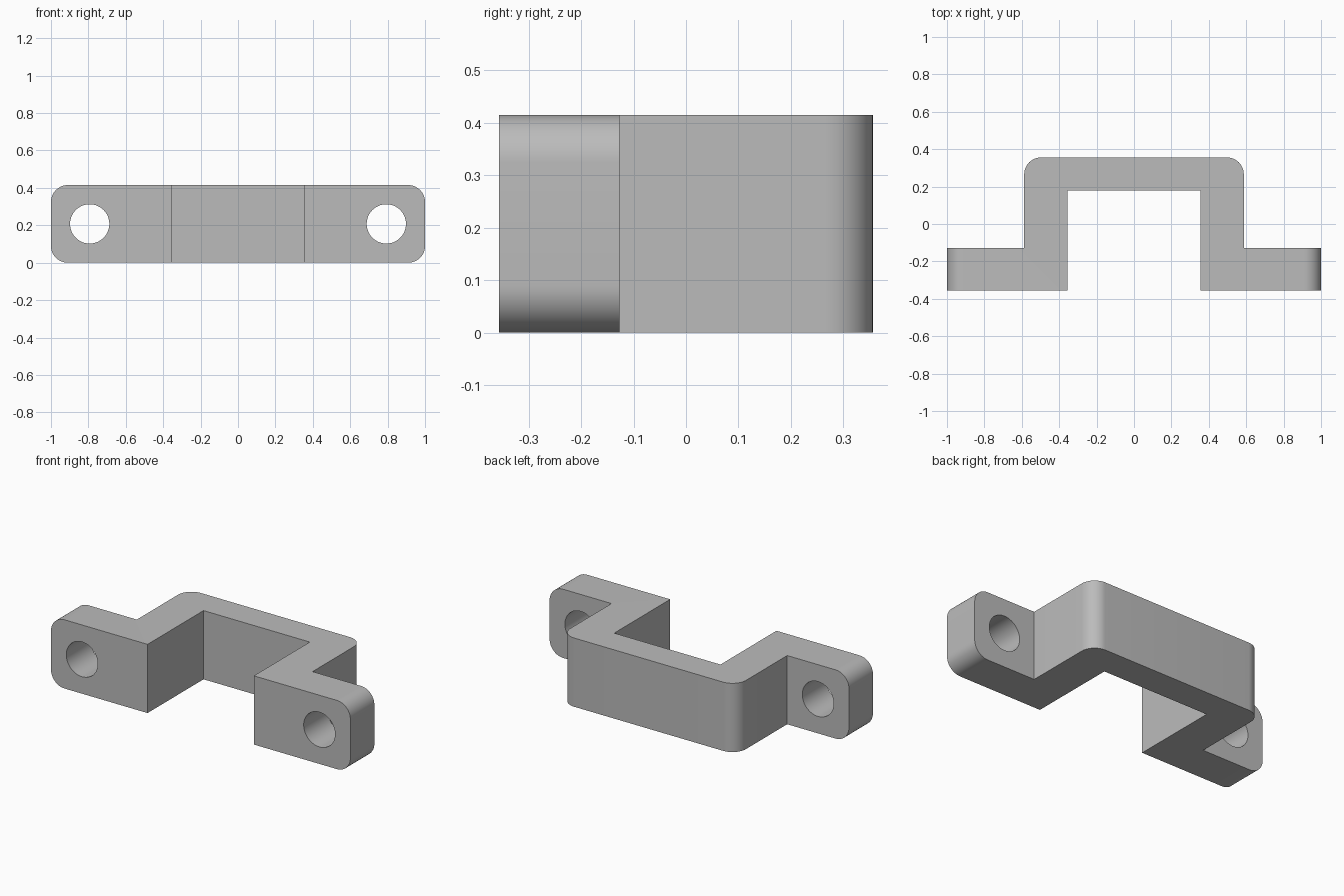
import bpy, bmesh, math

cube = bpy.data.objects.get("Cube")
if cube:
    bpy.data.objects.remove(cube, do_unlink=True)

HEIGHT, FRONT, BACK = 0.415, -0.356, 0.356
INNER_X, OUTER_X, END_X = 0.355, 0.587, 1.0
INNER_Y, FLANGE_Y = 0.178, -0.127
RADIUS = 0.09
HOLE_X, HOLE_R = 0.793, 0.105

grey = bpy.data.materials.new("plain grey")
grey.use_nodes = True
colour = (0.5, 0.5, 0.5, 1)
grey.diffuse_color = colour
grey.node_tree.nodes["Principled BSDF"].inputs["Base Color"].default_value = colour

# Bracket body: half of the hat-shaped outline, mirrored and extruded upward
half = [(INNER_X, INNER_Y), (INNER_X, FRONT), (END_X, FRONT),
        (END_X, FLANGE_Y), (OUTER_X, FLANGE_Y), (OUTER_X, BACK)]
outline = half + [(-x, y) for x, y in reversed(half)]
bm = bmesh.new()
base = bm.faces.new([bm.verts.new((x, y, 0)) for x, y in outline])
top = bmesh.ops.extrude_face_region(bm, geom=[base])["geom"]
bmesh.ops.translate(bm, vec=(0, 0, HEIGHT),
                    verts=[v for v in top if isinstance(v, bmesh.types.BMVert)])
bmesh.ops.recalc_face_normals(bm, faces=bm.faces)


def is_rounded(edge):
    a, b = (v.co for v in edge.verts)
    flange_end = abs(a.x) > 0.99 and abs(b.x) > 0.99 and abs(a.z - b.z) < 0.01
    back_corner = a.y > 0.35 and b.y > 0.35 and abs(a.z - b.z) > 0.1
    return flange_end or back_corner


# Rounded flange ends and back corners
bmesh.ops.bevel(bm, geom=[e for e in bm.edges if is_rounded(e)], offset=RADIUS,
                segments=12, profile=0.5, affect='EDGES')
mesh = bpy.data.meshes.new("bracket")
bm.to_mesh(mesh)
bm.free()
mesh.materials.append(grey)
bracket = bpy.data.objects.new("bracket", mesh)
bpy.context.collection.objects.link(bracket)

# Screw holes through both flanges
for side, sign in (("left", 1), ("right", -1)):
    bpy.ops.mesh.primitive_cylinder_add(
        vertices=64, radius=HOLE_R, depth=0.4, rotation=(math.pi / 2, 0, 0),
        location=(sign * HOLE_X, (FRONT + FLANGE_Y) / 2, HEIGHT / 2))
    cutter = bpy.context.object
    cutter.name = side + "_hole_cutter"
    cutter.data.materials.append(grey)
    hole = bracket.modifiers.new(side + "_hole", 'BOOLEAN')
    hole.operation = 'DIFFERENCE'
    hole.solver = 'EXACT'
    hole.object = cutter
    bpy.context.view_layer.objects.active = bracket
    bpy.ops.object.modifier_apply(modifier=hole.name)
    bpy.data.objects.remove(cutter, do_unlink=True)

bpy.ops.object.select_all(action='DESELECT')
bracket.select_set(True)
bpy.context.view_layer.objects.active = bracket
bpy.ops.object.shade_smooth_by_angle(angle=math.radians(30))
